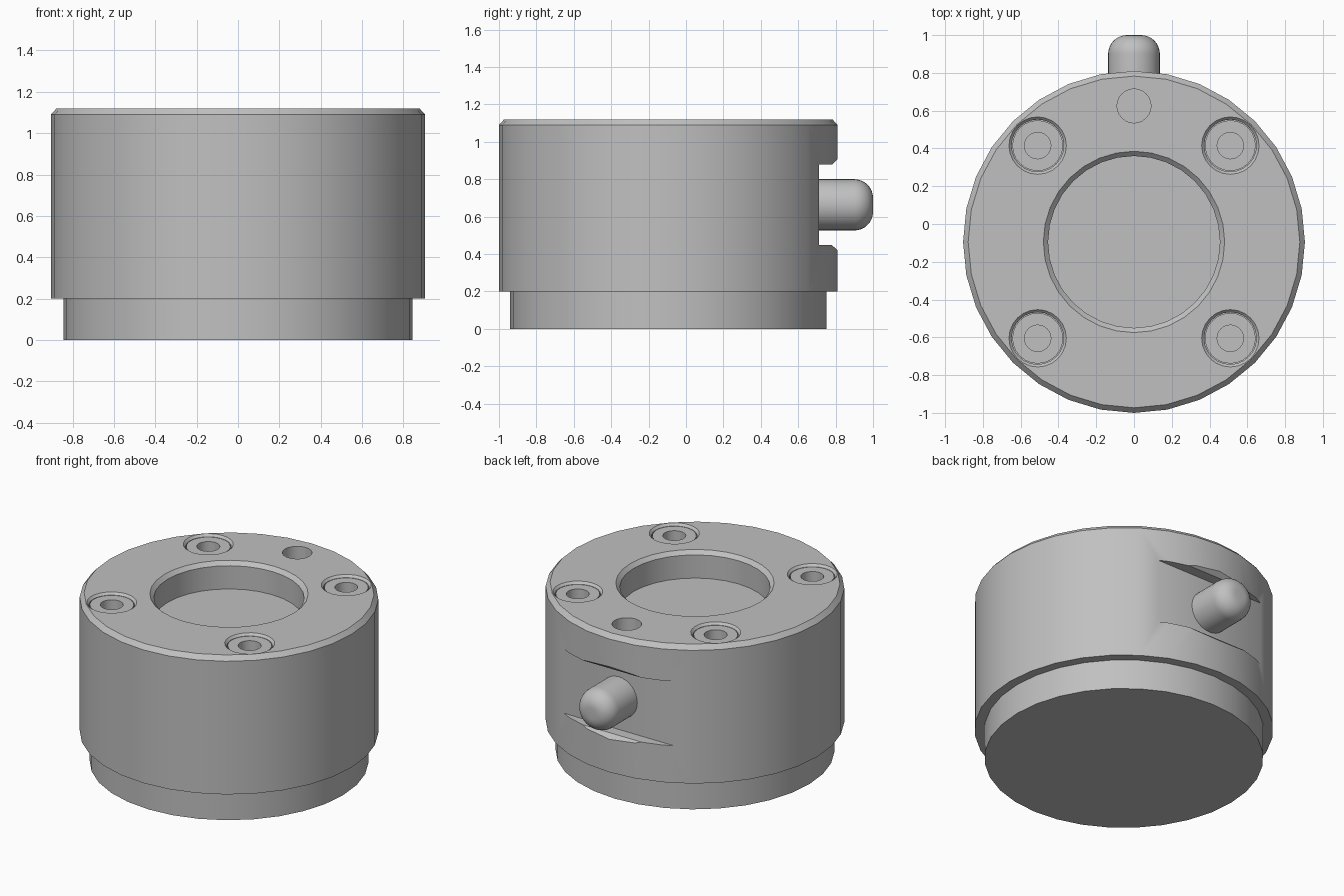
import bpy, bmesh, math
from mathutils import Matrix, Vector

cube = bpy.data.objects.get("Cube")
if cube:
    bpy.data.objects.remove(cube, do_unlink=True)

AXIS_Y = -0.095      # body axis
TOP = 1.12           # top face height
PIN_Z = 0.663        # height of the side pin

steel = bpy.data.materials.new("grey_steel")
steel.use_nodes = True
grey = (0.53, 0.53, 0.53, 1)
steel.diffuse_color = grey
steel.node_tree.nodes["Principled BSDF"].inputs["Base Color"].default_value = grey


def make_object(name, bm):
    bmesh.ops.recalc_face_normals(bm, faces=bm.faces)
    mesh = bpy.data.meshes.new(name)
    bm.to_mesh(mesh)
    bm.free()
    mesh.materials.append(steel)
    obj = bpy.data.objects.new(name, mesh)
    bpy.context.collection.objects.link(obj)
    return obj


def lathe(name, profile, place, sides):
    """Revolve (radius, height) points about z, then move into place."""
    bm = bmesh.new()
    verts = [bm.verts.new((r, 0, z)) for r, z in profile]
    edges = [bm.edges.new(pair) for pair in zip(verts, verts[1:])]
    bmesh.ops.spin(bm, geom=verts + edges, axis=(0, 0, 1), cent=(0, 0, 0),
                   angle=math.tau, steps=sides, use_duplicate=False)
    bmesh.ops.remove_doubles(bm, verts=bm.verts, dist=0.0005)
    bm.transform(place)
    return make_object(name, bm)


def cut(target, cutter):
    """Subtract a cutter from the target and delete the cutter."""
    cutter.hide_render = True
    mod = target.modifiers.new("cut", 'BOOLEAN')
    mod.operation = 'DIFFERENCE'
    mod.solver = 'EXACT'
    mod.object = cutter
    bpy.context.view_layer.objects.active = target
    bpy.ops.object.modifier_apply(modifier=mod.name)
    bpy.data.objects.remove(cutter, do_unlink=True)


def at(x, y, z):
    return Matrix.Translation((x, y, z))


# Body: stepped base, chamfered rim and shallow central recess
body = lathe("body", [(0, 0), (0.845, 0), (0.845, 0.2), (0.905, 0.2),
                      (0.905, TOP - 0.03), (0.878, TOP), (0.48, TOP),
                      (0.455, TOP - 0.025), (0.455, TOP - 0.18), (0, TOP - 0.18)],
             at(0, AXIS_Y, 0), 32)

# Chamfered counterbores, each with a socket-head screw
bore = [(0, -0.12), (0.138, -0.12), (0.138, -0.015), (0.152, 0), (0.152, 0.05), (0, 0.05)]
head = [(0, -0.13), (0.134, -0.13), (0.134, -0.015), (0.07, -0.015), (0.07, -0.1), (0, -0.1)]
screws = []
for sx, side in ((-1, "right"), (1, "left")):
    for sy, end in ((-1, "front"), (1, "back")):
        place = at(sx * 0.51, AXIS_Y + sy * 0.51, TOP)
        cut(body, lathe("bore_cutter", bore, place, 24))
        screws.append(lathe(f"screw_{end}_{side}", head, place, 24))

# Small locating hole near the back
cut(body, lathe("hole_cutter", [(0, -0.1), (0.09, -0.1), (0.09, 0.05), (0, 0.05)],
                at(0, 0.625, TOP), 24))

# Flat slot at the back with chamfered outer lips
lip = [(0.71, 0.215), (0.78, 0.215), (0.81, 0.243), (0.9, 0.243)]
outline = lip + [(y, -z) for y, z in reversed(lip)]
bm = bmesh.new()
face = bm.faces.new([bm.verts.new((-0.6, y, PIN_Z + z)) for y, z in outline])
grown = bmesh.ops.extrude_face_region(bm, geom=[face])["geom"]
bmesh.ops.translate(bm, vec=Vector((1.2, 0, 0)),
                    verts=[g for g in grown if isinstance(g, bmesh.types.BMVert)])
cut(body, make_object("slot_cutter", bm))

# Round-nosed pin standing out of the slot
R, LENGTH, FILLET = 0.137, 0.32, 0.1
nose = [(R - FILLET + FILLET * math.cos(a), LENGTH - FILLET + FILLET * math.sin(a))
        for a in (math.pi / 2 * i / 8 for i in range(9))]
pin = lathe("side_pin", [(0, 0), (R, 0)] + nose + [(0, LENGTH)],
            at(0, 1 - LENGTH, PIN_Z) @ Matrix.Rotation(-math.pi / 2, 4, 'X'), 32)

# Smooth curved surfaces, keep machined edges sharp
bpy.ops.object.select_all(action='DESELECT')
for obj in [body, pin] + screws:
    obj.select_set(True)
bpy.context.view_layer.objects.active = body
bpy.ops.object.shade_smooth_by_angle(angle=math.radians(30))
